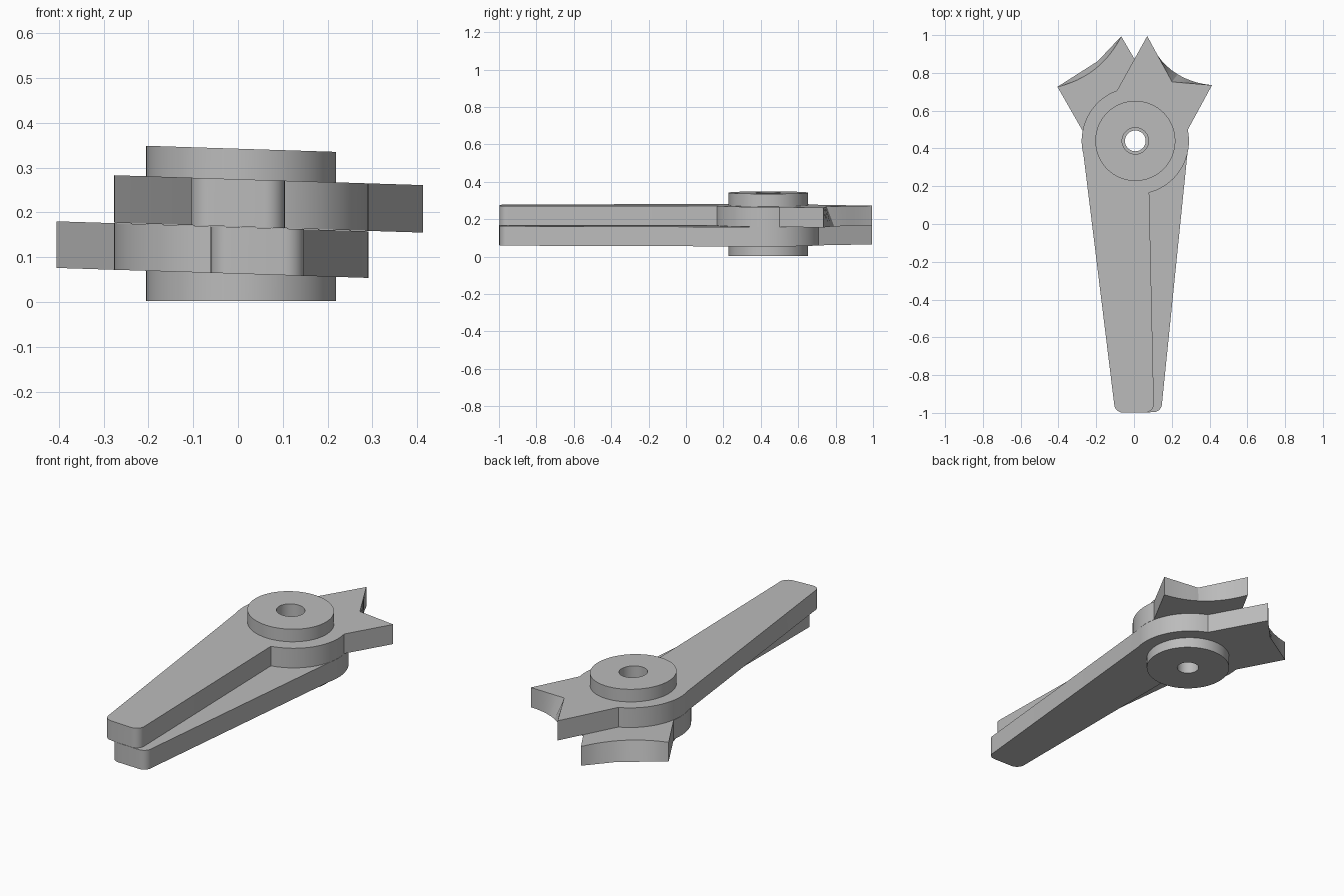
import bpy
import bmesh
from math import cos, sin, radians, pi
from mathutils import Vector, Matrix

if "Cube" in bpy.data.objects:
    bpy.data.objects.remove(bpy.data.objects["Cube"], do_unlink=True)

HUB = Vector((0.007, 0.44))
TILT = 0.032  # the plates lean slightly down towards +x

grey = bpy.data.materials.new("plain grey")
grey.use_nodes = True
GREY = (0.5, 0.5, 0.5, 1)
grey.diffuse_color = GREY
grey.node_tree.nodes["Principled BSDF"].inputs["Base Color"].default_value = GREY


def arc(centre, radius, start, end, steps):
    """Points on an arc, angles in degrees."""
    angles = [radians(start + (end - start) * i / steps) for i in range(steps + 1)]
    return [centre + radius * Vector((cos(a), sin(a))) for a in angles]


def circle(radius, count=48):
    return arc(HUB, radius, 0, 360, count)[:-1]


def vee(depth, peak):
    return lambda t: depth * (t / peak if t < peak else (1 - t) / (1 - peak))


def bow(depth):
    return lambda t: 4 * depth * t * (1 - t)


def outline(notch, lower):
    """Counter-clockwise lever outline with a notched tail."""
    inner, outer = Vector((0.07, 0.995)), Vector((0.413, 0.735))
    chord = outer - inner
    inward = Vector((chord.y, -chord.x)).normalized()
    pts = arc(Vector((-0.06, -0.953)), 0.045, 180, 270, 6)
    pts += arc(Vector((0.06, -0.953)), 0.045, 270, 360, 6)
    pts += arc(HUB, 0.284, -75, 12, 20)
    pts += [inner + chord * (i / 12) + inward * notch(i / 12) for i in range(12, -1, -1)]
    pts += arc(HUB, 0.284, 110, 195, 20)
    if lower:  # mirrored, then swung a little about the hub
        swing = Matrix.Rotation(radians(1.2), 2)
        pts = [HUB + swing @ Vector((HUB.x - p.x, p.y - HUB.y)) for p in pts]
    return pts


def ring_solid(name, bottom, top, z0, z1, hole, tilt0=TILT, tilt1=TILT):
    """Solid between two outlines with a round hole through it."""
    bm = bmesh.new()

    def loop(points, z, tilt):
        verts = [bm.verts.new((p.x, p.y, z - tilt * p.x)) for p in points]
        return verts, [bm.edges.new((v, verts[i - 1])) for i, v in enumerate(verts)]

    walls = []
    for rim in ((bottom, top), (circle(hole), circle(hole))):
        walls.append((loop(rim[0], z0, tilt0), loop(rim[1], z1, tilt1)))
    for level in (0, 1):
        edges = walls[0][level][1] + walls[1][level][1]
        bmesh.ops.triangle_fill(bm, edges=edges, use_beauty=True, normal=(0, 0, 1))
    for (low, _), (high, _) in walls:
        for i in range(len(low)):
            bm.faces.new((low[i - 1], low[i], high[i], high[i - 1]))
    bmesh.ops.recalc_face_normals(bm, faces=bm.faces)
    mesh = bpy.data.meshes.new(name)
    bm.to_mesh(mesh)
    bm.free()
    mesh.materials.append(grey)
    obj = bpy.data.objects.new(name, mesh)
    bpy.context.collection.objects.link(obj)
    bpy.ops.object.select_all(action="DESELECT")
    obj.select_set(True)
    bpy.context.view_layer.objects.active = obj
    bpy.ops.object.shade_smooth_by_angle(angle=pi / 7)


# Two crossing levers with star-like tails
ring_solid("lower_lever", outline(vee(0.026, 5 / 12), True), outline(bow(0.05), True),
           0.063, 0.167, 0.055)
ring_solid("upper_lever", outline(bow(0.066), False), outline(vee(0.114, 7 / 12), False),
           0.168, 0.274, 0.07)

# Collars above and below the pivot
disc = circle(0.212, 64)
ring_solid("lower_collar", disc, disc, 0.002, 0.063, 0.055, tilt0=0)
ring_solid("upper_collar", disc, disc, 0.274, 0.342, 0.07)
